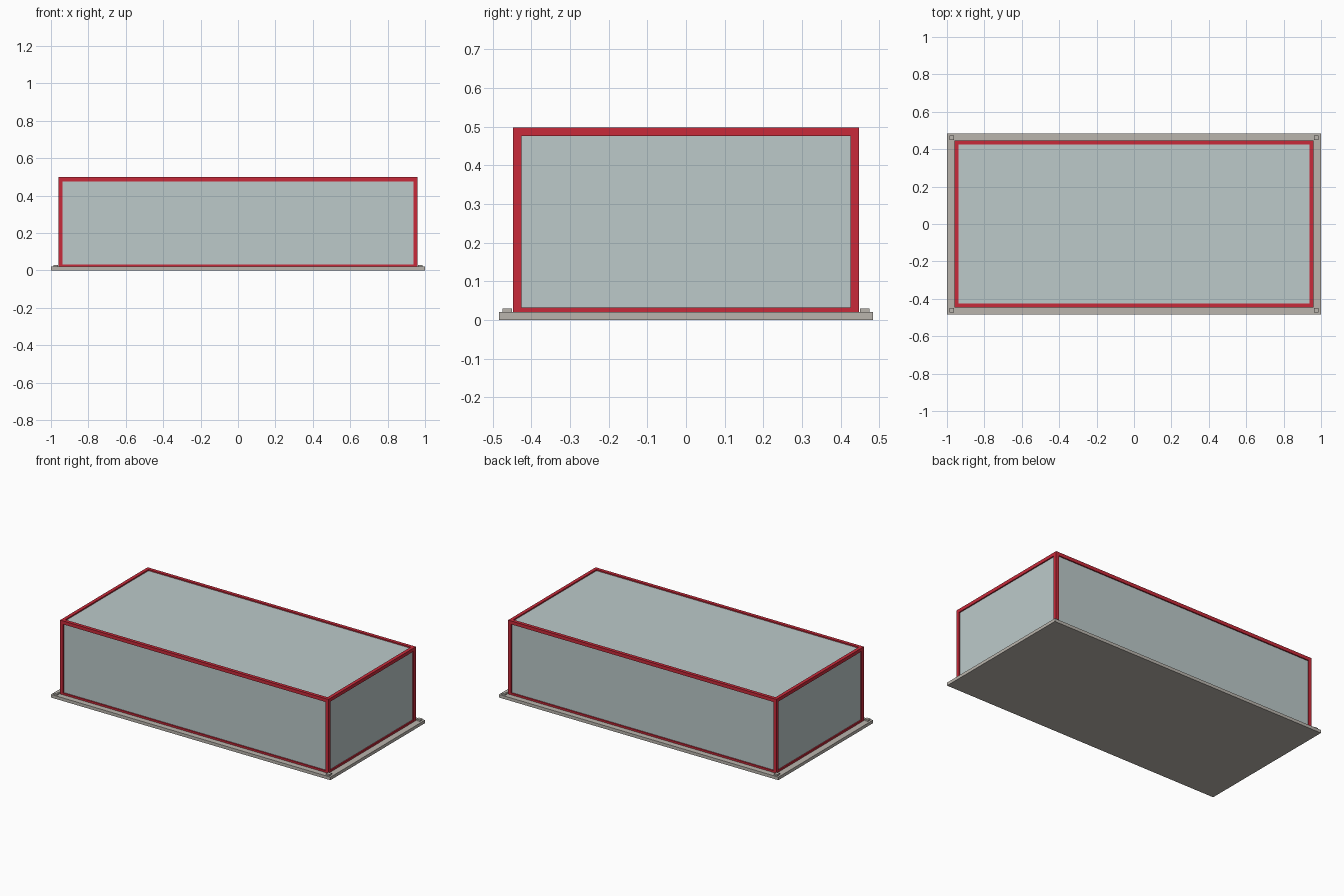
import bpy

cube = bpy.data.objects.get("Cube")
if cube:
    bpy.data.objects.remove(cube, do_unlink=True)


def material(name, rgb):
    """Flat material from 0-255 display values, converted to linear."""
    lin = [((c / 255 + 0.055) / 1.055) ** 2.4 for c in rgb]
    m = bpy.data.materials.new(name)
    m.use_nodes = True
    m.diffuse_color = (*lin, 1)
    m.node_tree.nodes["Principled BSDF"].inputs["Base Color"].default_value = (*lin, 1)
    return m


red = material("red frame", (200, 42, 58))
glass = material("pale glass", (188, 202, 202))
stone = material("grey stone", (186, 181, 173))


def box(name, lo, hi, mat):
    """Axis-aligned box between two corners."""
    bpy.ops.mesh.primitive_cube_add(size=1, location=[(a + b) / 2 for a, b in zip(lo, hi)])
    ob = bpy.context.object
    ob.name = name
    ob.scale = [abs(b - a) for a, b in zip(lo, hi)]
    bpy.ops.object.transform_apply(location=False, rotation=False, scale=True)
    ob.data.materials.append(mat)
    return ob


X, Y, TOP = 0.96, 0.447, 0.498   # outer size of the frame
BASE = 0.02                      # top of the base slab
BAR = 0.022                      # frame bar thickness
INSET = 0.008                    # glass set back from the frame face
SILL = 0.01                      # lower rail is partly sunk in the slab

# Base slab
box("base_slab", (-1, -0.483, 0), (1, 0.483, BASE), stone)

# Glass body, slightly recessed on every visible face
box("glass_body", (-X + INSET, -Y + INSET, SILL),
    (X - INSET, Y - INSET, TOP - INSET), glass)

# Corner posts and small corner blocks on the slab
for sx, side in ((-1, "right"), (1, "left")):
    for sy, end in ((-1, "front"), (1, "back")):
        box(f"post_{end}_{side}", (sx * (X - BAR), sy * (Y - BAR), SILL),
            (sx * X, sy * Y, TOP), red)
        box(f"corner_block_{end}_{side}", (sx * 0.963, sy * 0.45, BASE),
            (sx * 0.987, sy * 0.474, 0.03), stone)

# Top and bottom rails, butted between the posts
for level, z in (("bottom", SILL), ("top", TOP - BAR)):
    for s, end, side in ((-1, "front", "right"), (1, "back", "left")):
        box(f"{level}_rail_{end}", (-X + BAR, s * (Y - BAR), z),
            (X - BAR, s * Y, z + BAR), red)
        box(f"{level}_rail_{side}", (s * (X - BAR), -Y + BAR, z),
            (s * X, Y - BAR, z + BAR), red)
